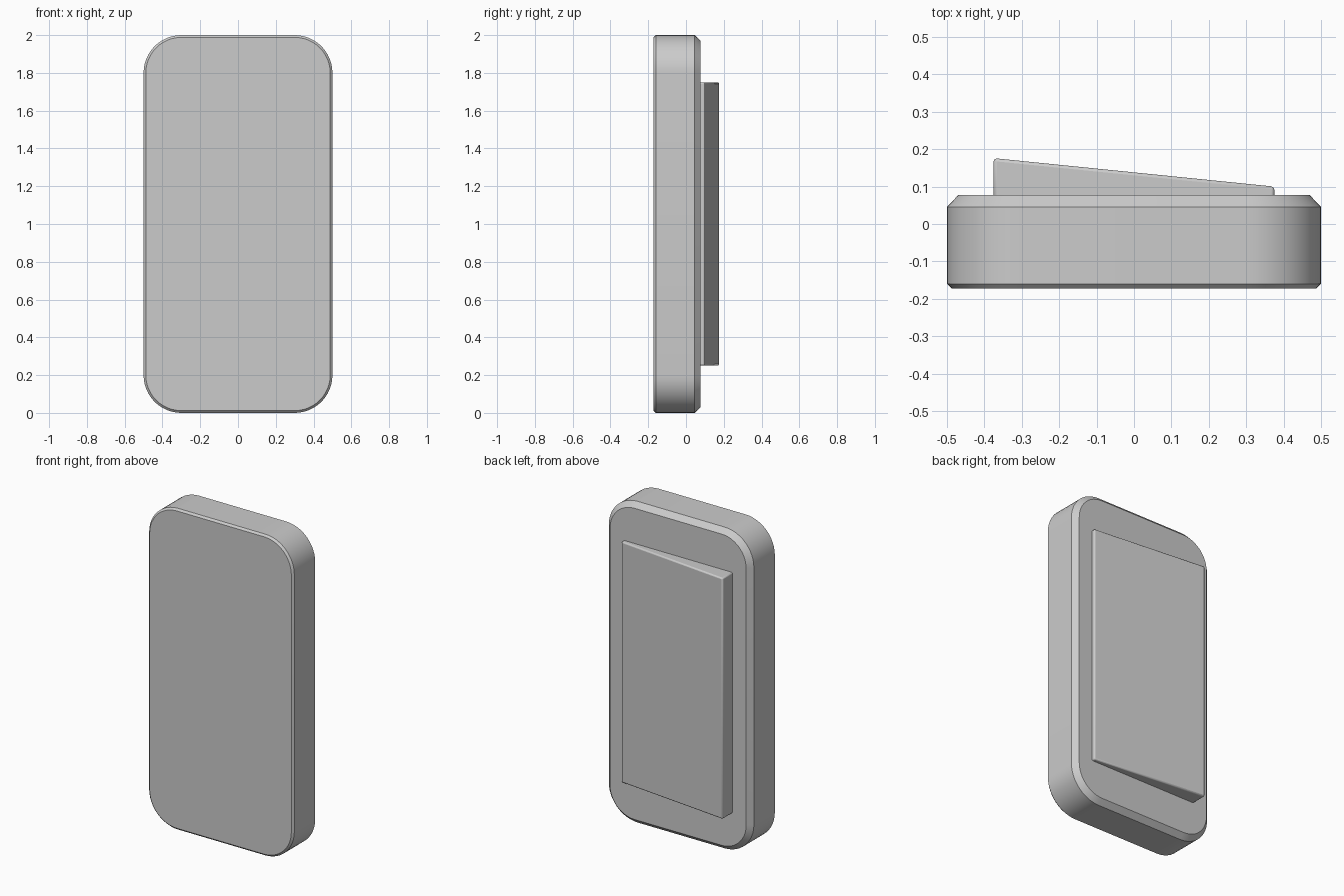
import bpy, bmesh, math
from mathutils import Vector

cube = bpy.data.objects.get("Cube")
if cube:
    bpy.data.objects.remove(cube, do_unlink=True)

grey = bpy.data.materials.new("light grey plastic")
grey.use_nodes = True
colour = (0.6, 0.6, 0.6, 1)
grey.diffuse_color = colour
grey.node_tree.nodes["Principled BSDF"].inputs["Base Color"].default_value = colour


def finish(name, bm):
    bmesh.ops.recalc_face_normals(bm, faces=bm.faces)
    mesh = bpy.data.meshes.new(name)
    bm.to_mesh(mesh)
    bm.free()
    obj = bpy.data.objects.new(name, mesh)
    mesh.materials.append(grey)
    bpy.context.collection.objects.link(obj)
    return obj


def rounded_outline(inset, y, radius=0.2, steps=12):
    """Rounded rectangle in the x-z plane, shrunk by inset."""
    points = []
    for quarter, (sx, sz) in enumerate([(1, 1), (-1, 1), (-1, -1), (1, -1)]):
        for i in range(steps + 1):
            a = math.pi / 2 * (quarter + i / steps)
            r = radius - inset
            points.append(Vector((sx * (0.5 - radius) + r * math.cos(a), y,
                                  1 + sz * (1 - radius) + r * math.sin(a))))
    return points


# Plate: rounded outline lofted front to back with a chamfer at each rim
bm = bmesh.new()
sections = [(0.012, -0.172), (0, -0.16), (0, 0.046), (0.031, 0.078)]
rings = [[bm.verts.new(p) for p in rounded_outline(*s)] for s in sections]
for a, b in zip(rings, rings[1:]):
    for i in range(len(a)):
        j = (i + 1) % len(a)
        bm.faces.new((a[i], a[j], b[j], b[i]))
bm.faces.new(rings[0])
bm.faces.new(rings[-1])
plate = finish("wall_plate", bm)

# Rocker: wedge on the back, thickest towards -x, with softened edges
bm = bmesh.new()
profile = [(-0.375, 0.05), (0.375, 0.05), (0.375, 0.1), (-0.375, 0.176)]
low = bm.faces.new([bm.verts.new((x, y, 0.25)) for x, y in profile])
grown = bmesh.ops.extrude_face_region(bm, geom=[low], use_keep_orig=True)
top = [v for v in grown["geom"] if isinstance(v, bmesh.types.BMVert)]
bmesh.ops.translate(bm, verts=top, vec=(0, 0, 1.5))
rocker = finish("rocker", bm)
bevel = rocker.modifiers.new("soft edges", 'BEVEL')
bevel.width = 0.008
bevel.segments = 2

bpy.ops.object.select_all(action='DESELECT')
for obj in (plate, rocker):
    obj.select_set(True)
bpy.context.view_layer.objects.active = plate
bpy.ops.object.shade_smooth_by_angle(angle=math.radians(25))
